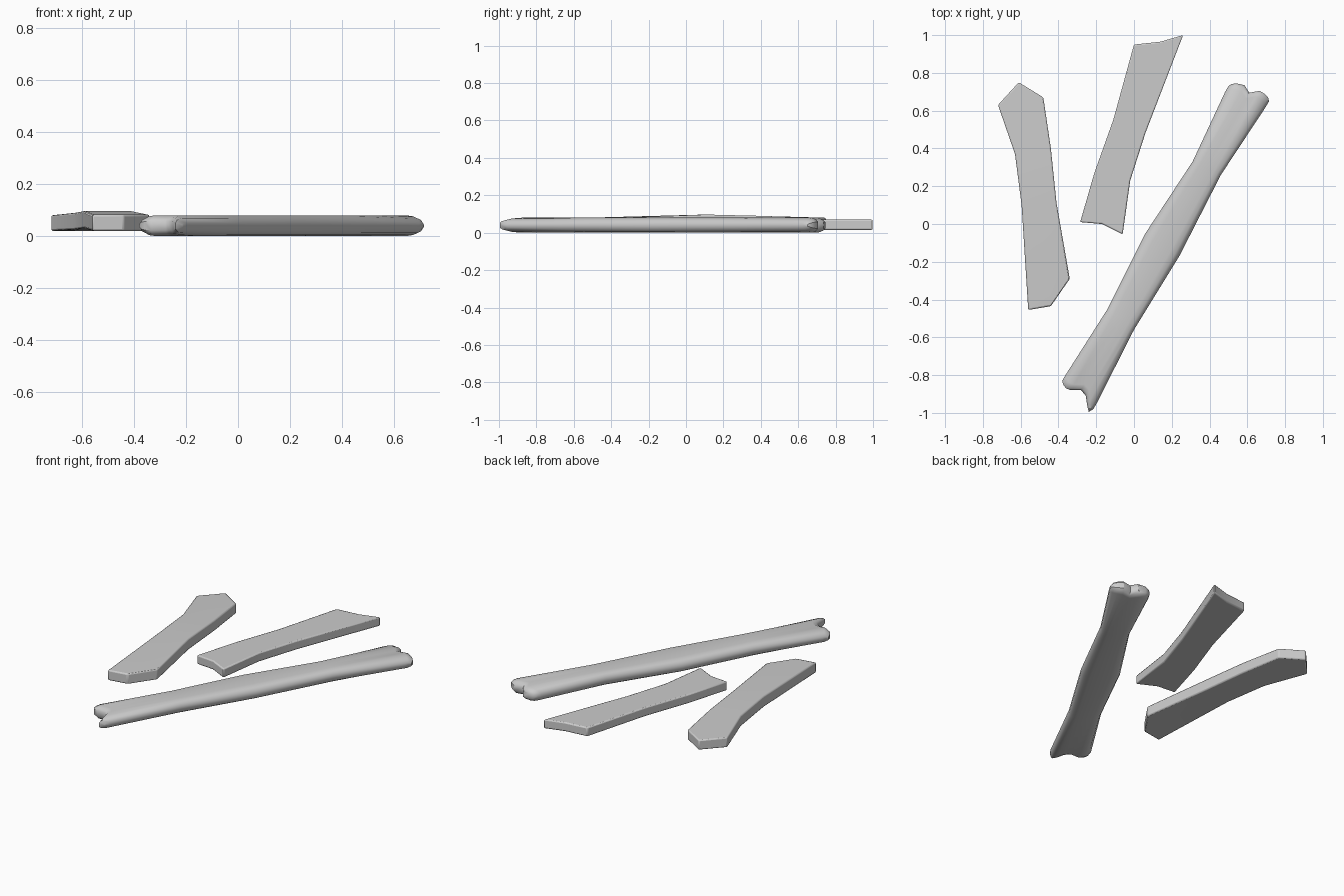
import bpy, bmesh, math
from mathutils import Vector

cube = bpy.data.objects.get("Cube")
if cube:
    bpy.data.objects.remove(cube, do_unlink=True)

grey = bpy.data.materials.new("plain grey")
grey.use_nodes = True
GREY = (0.6, 0.6, 0.6, 1)
grey.diffuse_color = GREY
grey.node_tree.nodes["Principled BSDF"].inputs["Base Color"].default_value = GREY


def loft(name, rows, bevel=0):
    """Each row is a list of (x, y, bottom, top) across the piece; rows run along it."""
    bm = bmesh.new()
    rings = []
    for row in rows:
        top = [bm.verts.new((x, y, t)) for x, y, b, t in row]
        low = [bm.verts.new((x, y, b)) for x, y, b, t in row]
        rings.append(top + low[::-1])
    n = len(rings[0])
    for a, b in zip(rings, rings[1:]):
        for i in range(n):
            j = (i + 1) % n
            bm.faces.new((a[i], a[j], b[j], b[i]))
    for ring in (rings[0], rings[-1]):
        for i in range(n // 2 - 1):
            bm.faces.new((ring[i], ring[i + 1], ring[n - 2 - i], ring[n - 1 - i]))
    bmesh.ops.recalc_face_normals(bm, faces=bm.faces)
    mesh = bpy.data.meshes.new(name)
    bm.to_mesh(mesh)
    bm.free()
    mesh.materials.append(grey)
    obj = bpy.data.objects.new(name, mesh)
    bpy.context.collection.objects.link(obj)
    if bevel:
        mod = obj.modifiers.new("worn edges", "BEVEL")
        mod.width, mod.segments = bevel, 2
        mod.limit_method, mod.angle_limit = "ANGLE", math.radians(40)
    bpy.ops.object.select_all(action="DESELECT")
    obj.select_set(True)
    bpy.context.view_layer.objects.active = obj
    bpy.ops.object.shade_smooth_by_angle(angle=math.radians(40))
    return obj


def plank(name, start, sides, end, heights):
    """Flat splinter: pointed ends, straight sides between pairs of points."""
    lines = [start]
    for left, right in sides:
        middle = tuple((Vector(left) + Vector(right)) / 2)
        lines.append((left, middle, right))
    lines.append(end)
    loft(name, [[(x, y, b, t) for x, y in line]
                for line, (b, t) in zip(lines, heights)], 0.007)


# Arched plank on the right
plank("arched_plank",
      [(-.56, -.455), (-.44, -.435), (-.34, -.29)],
      [((-.595, .10), (-.41, .11)), ((-.63, .37), (-.44, .40))],
      [(-.72, .63), (-.61, .75), (-.48, .67)],
      [(.02, .082), (.03, .097), (.025, .09), (.02, .08)])

# Short plank at the back
plank("short_plank",
      [(-.285, .01), (-.17, .00), (-.06, -.055)],
      [((-.21, .27), (-.02, .23)), ((-.11, .55), (.06, .48))],
      [(0, .95), (.14, .965), (.26, 1.0)],
      [(.015, .07)] * 4)

# Long rounded stick with a notch splitting each end
across = [0, .05, .12, .25, .5, .75, .88, .95, 1]
swell = [.25, .68, .9, 1, 1, 1, .9, .68, .25]
HALF = .04
split_front = [(-.38, -.83), (-.375, -.85), (-.36, -.87), (-.335, -.88), (-.28, -.88),
               (-.255, -.91), (-.248, -.96), (-.24, -.995), (-.215, -.98)]
split_back = [(.50, .73), (.515, .74), (.54, .745), (.585, .735), (.61, .695),
              (.665, .705), (.69, .69), (.71, .67), (.715, .65)]
sides = [((-.14, -.45), (0, -.56)), ((.06, -.05), (.24, -.17)), ((.31, .33), (.46, .26))]
along = Vector((.5, .87))


def stick_row(points, size=1):
    return [(p[0], p[1], HALF * (1 - s * size), HALF * (1 + s * size))
            for p, s in zip(points, swell)]


def rounded_end(points, direction):
    """Rows from the blunt tip back to full thickness."""
    return [stick_row([Vector(p) + direction * d for p in points], size)
            for d, size in ((0, .45), (.012, .8), (.035, 1))]


body = [stick_row([Vector(a).lerp(Vector(b), u) for u in across]) for a, b in sides]
loft("long_stick",
     rounded_end(split_front, along) + body + rounded_end(split_back, -along)[::-1])
